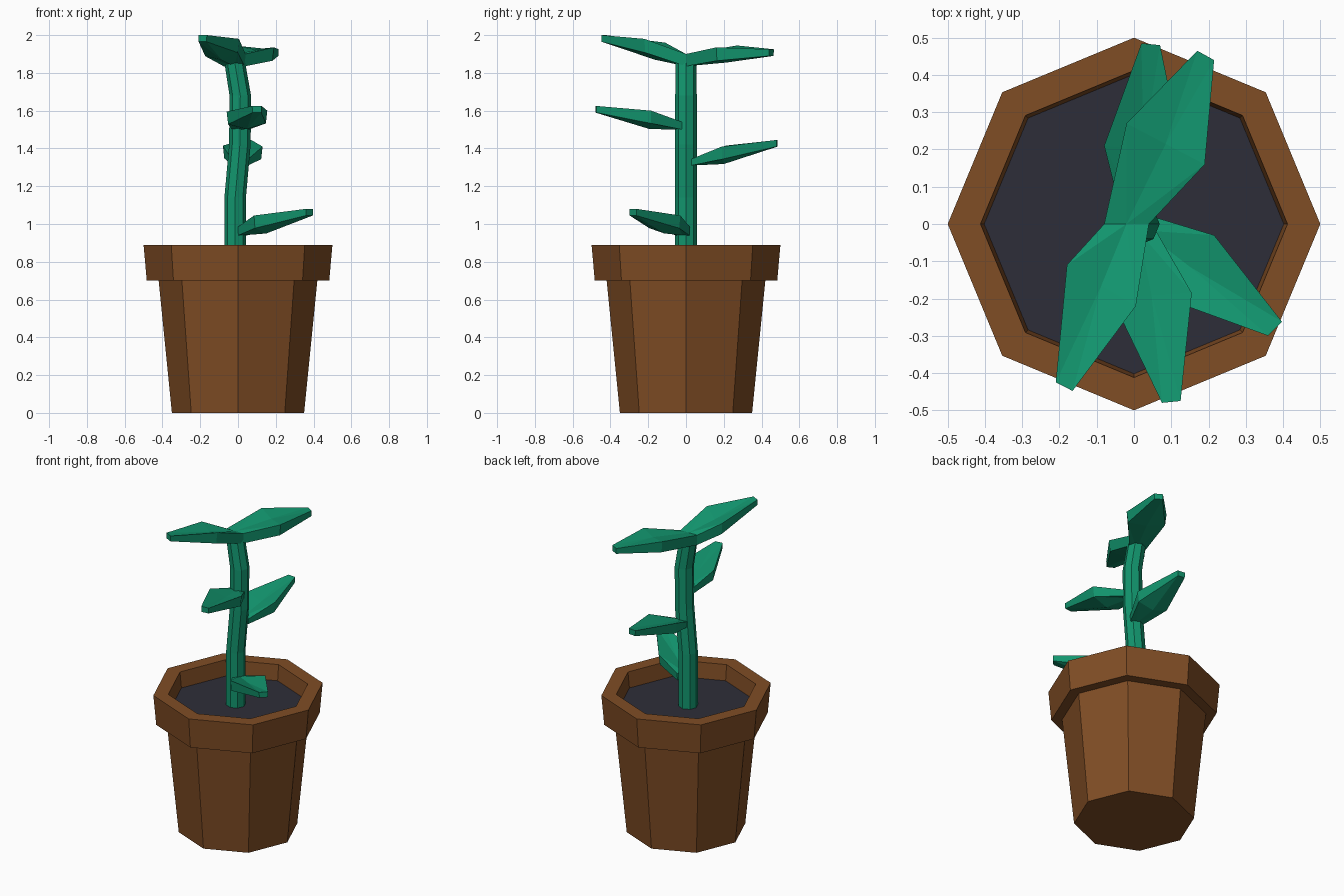
import bpy, bmesh
from math import cos, sin, pi
from mathutils import Vector

if "Cube" in bpy.data.objects:
    bpy.data.objects.remove(bpy.data.objects["Cube"])


def material(name, rgb):
    m = bpy.data.materials.new(name)
    m.diffuse_color = (*rgb, 1)
    m.use_nodes = True
    m.node_tree.nodes["Principled BSDF"].inputs["Base Color"].default_value = m.diffuse_color
    return m


BROWN = material("terracotta brown", (0.215, 0.074, 0.018))
GREEN = material("leaf green", (0.006, 0.30, 0.155))
DARK = material("dark soil", (0.027, 0.027, 0.04))


def finish(name, bm, mat):
    bmesh.ops.recalc_face_normals(bm, faces=bm.faces)
    me = bpy.data.meshes.new(name)
    bm.to_mesh(me)
    bm.free()
    me.materials.append(mat)
    ob = bpy.data.objects.new(name, me)
    bpy.context.collection.objects.link(ob)
    return ob


def rings(name, profile, mat, sides=8, cap_top=True):
    """Stack octagon rings given as (x offset, radius, z)."""
    bm = bmesh.new()
    loops = [[bm.verts.new((x + r * cos(2 * pi * i / sides), r * sin(2 * pi * i / sides), z))
              for i in range(sides)] for x, r, z in profile]
    for a, b in zip(loops, loops[1:]):
        for i in range(sides):
            j = (i + 1) % sides
            bm.faces.new((a[i], a[j], b[j], b[i]))
    bm.faces.new(loops[0])
    if cap_top:
        bm.faces.new(loops[-1])
    return finish(name, bm, mat)


# Pot with overhanging rim and recessed inside, closed under the soil
rings("pot", [(0, 0.35, 0), (0, 0.42, 0.70), (0, 0.483, 0.70), (0, 0.50, 0.89),
              (0, 0.412, 0.89), (0, 0.40, 0.77)], BROWN)
rings("soil", [(0, 0.398, 0.775), (0, 0.402, 0.79)], DARK)

# Slightly bent stem
rings("stem", [(-0.015, 0.057, 0.78), (-0.015, 0.057, 1.14), (0.01, 0.057, 1.42),
               (0.012, 0.057, 1.68), (-0.018, 0.055, 1.86)], GREEN)


def leaf(name, base, mid, tip, fold=0.03, thick=(0.065, 0.07, 0.035)):
    """Three stations of (left, right) top points; the middle is folded down."""
    bm = bmesh.new()
    top, low = [], []
    for k, (l, r) in enumerate((base, mid, tip)):
        l, r = Vector(l), Vector(r)
        c = (l + r) / 2
        if k == 1:
            c.z -= fold
        drop = Vector((0, 0, thick[k]))
        top.append([bm.verts.new(p) for p in (l, c, r)])
        inset = [c + (p - c) * 0.93 - drop for p in (l, c, r)]
        low.append([bm.verts.new(p) for p in inset])
    for g in (top, low):
        for a, b in zip(g, g[1:]):
            for i in range(2):
                # split each panel along a diagonal that meets the midrib
                if i == 0:
                    bm.faces.new((a[0], a[1], b[0]))
                    bm.faces.new((a[1], b[1], b[0]))
                else:
                    bm.faces.new((a[1], a[2], b[2]))
                    bm.faces.new((a[1], b[2], b[1]))
    for k in range(2):
        for s in (0, 2):
            bm.faces.new((top[k][s], top[k + 1][s], low[k + 1][s], low[k][s]))
        for e in (0, 2):
            bm.faces.new((top[e][k], top[e][k + 1], low[e][k + 1], low[e][k]))
    finish(name, bm, GREEN)


# Top pair
leaf("top_leaf_back", ((-0.08, 0.0, 1.90), (0.04, 0.0, 1.90)),
     ((-0.02, 0.27, 1.945), (0.19, 0.16, 1.935)),
     ((0.17, 0.465, 1.925), (0.215, 0.44, 1.925)), fold=0.015)
leaf("top_leaf_front", ((-0.08, 0.0, 1.90), (0.04, 0.0, 1.90)),
     ((-0.18, -0.11, 1.96), (0.005, -0.22, 1.98)),
     ((-0.21, -0.425, 2.0), (-0.165, -0.448, 2.0)))
# Middle pair
leaf("middle_leaf_front", ((-0.035, -0.02, 1.54), (0.06, -0.02, 1.54)),
     ((-0.06, -0.20, 1.595), (0.155, -0.185, 1.60)),
     ((0.075, -0.48, 1.625), (0.125, -0.475, 1.625)), thick=(0.04, 0.065, 0.035))
leaf("middle_leaf_back", ((-0.035, 0.03, 1.345), (0.055, 0.03, 1.345)),
     ((-0.08, 0.21, 1.415), (0.13, 0.19, 1.41)),
     ((0.02, 0.485, 1.445), (0.07, 0.48, 1.445)), thick=(0.035, 0.065, 0.035))
# Low side leaf
leaf("low_leaf_side", ((0.0, -0.055, 0.985), (0.05, 0.02, 0.985)),
     ((0.085, -0.20, 1.045), (0.215, -0.03, 1.045)),
     ((0.36, -0.30, 1.08), (0.397, -0.262, 1.08)), thick=(0.045, 0.065, 0.035))
